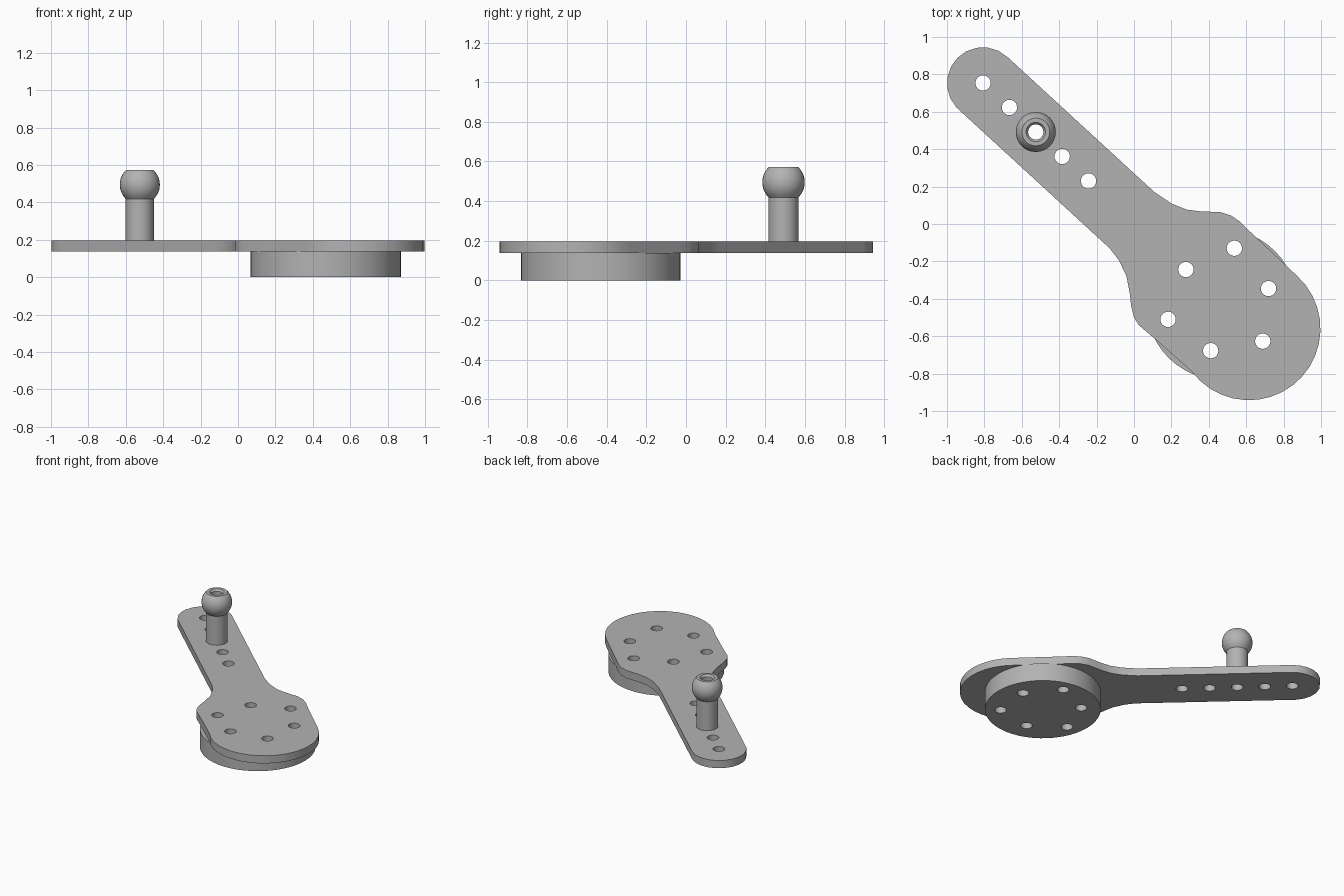
import bpy, bmesh
from math import cos, sin, pi, radians, sqrt

if "Cube" in bpy.data.objects:
    bpy.data.objects.remove(bpy.data.objects["Cube"])

grey = bpy.data.materials.new("plain grey")
grey.use_nodes = True
grey.diffuse_color = (0.45, 0.45, 0.45, 1)
grey.node_tree.nodes["Principled BSDF"].inputs["Base Color"].default_value = (0.45, 0.45, 0.45, 1)

HOLE = 0.041


def arc(cx, cy, r, start=0, end=360, n=24):
    """Points along an arc; a full circle leaves out the repeated end point."""
    steps = n if end - start == 360 else n - 1
    angles = [radians(start + (end - start) * i / steps) for i in range(n)]
    return [(cx + r * cos(a), cy + r * sin(a)) for a in angles]


def finish(obj, bm):
    bmesh.ops.remove_doubles(bm, verts=bm.verts, dist=0.0002)
    bmesh.ops.recalc_face_normals(bm, faces=bm.faces)
    bm.to_mesh(obj.data)
    bm.free()
    obj.data.materials.clear()
    obj.data.materials.append(grey)
    bpy.ops.object.select_all(action='DESELECT')
    obj.select_set(True)
    bpy.context.view_layer.objects.active = obj
    bpy.ops.object.shade_smooth_by_angle(angle=radians(30))


def slab(name, outline, holes, z0, z1):
    """Extruded outline pierced by round holes."""
    curve = bpy.data.curves.new(name + " outline", 'CURVE')
    curve.dimensions = '2D'
    curve.fill_mode = 'BOTH'
    curve.extrude = (z1 - z0) / 2
    for loop in [outline] + [arc(x, y, HOLE) for x, y in holes]:
        spline = curve.splines.new('POLY')
        spline.points.add(len(loop) - 1)
        for point, (x, y) in zip(spline.points, loop):
            point.co = (x, y, 0, 1)
        spline.use_cyclic_u = True
    temp = bpy.data.objects.new(name + " outline", curve)
    bpy.context.collection.objects.link(temp)
    bpy.context.view_layer.update()
    mesh = bpy.data.meshes.new_from_object(temp.evaluated_get(bpy.context.evaluated_depsgraph_get()))
    bpy.data.objects.remove(temp)
    mesh.name = name
    obj = bpy.data.objects.new(name, mesh)
    bpy.context.collection.objects.link(obj)
    bm = bmesh.new()
    bm.from_mesh(mesh)
    bmesh.ops.translate(bm, verts=bm.verts, vec=(0, 0, (z0 + z1) / 2))
    finish(obj, bm)


# Hole positions: five along the arm, six in a ring with alternating radius
arm_holes = [(-0.525 + 0.141 * i, 0.492 - 0.131 * i) for i in range(-2, 3)]
disc_x, disc_y = 0.469, -0.43
ring_holes = []
for i in range(6):
    a, r = radians(17 + 60 * i), (0.262, 0.3)[i % 2]
    ring_holes.append((disc_x + r * cos(a), -0.422 + r * sin(a)))

# Arm plate: wide rounded end, waist on each side, narrow rounded end
outline = arc(0.615, -0.56, 0.382, -143, 48, 20)
outline += [(0.62, -0.04), (0.57, 0.01), (0.52, 0.045), (0.46, 0.064), (0.36, 0.067),
            (0.28, 0.077), (0.2, 0.11), (0.11, 0.17)]
outline += arc(-0.808, 0.753, 0.192, 47, 223, 11)
outline += [(-0.13, -0.13), (-0.08, -0.195), (-0.04, -0.28), (-0.023, -0.37),
            (-0.015, -0.44), (0, -0.5), (0.025, -0.54), (0.13, -0.63)]
slab("arm_plate", outline, arm_holes + ring_holes, 0.138, 0.197)

# Round hub under the wide end
slab("hub_disc", arc(disc_x, disc_y, 0.403, n=48), ring_holes, 0, 0.138)

# Hollow ball stud, turned from a closed profile
ball_z, ball_r, top_z, neck_r = 0.495, 0.107, 0.572, 0.076
profile = [(HOLE, 0.197), (neck_r, 0.197), (neck_r, 0.419)]
for i in range(1, 13):
    z = 0.419 + (top_z - 0.419) * i / 12
    profile.append((sqrt(ball_r ** 2 - (z - ball_z) ** 2), z))
profile += [(0.052, top_z), (HOLE, top_z - 0.015)]

bm = bmesh.new()
verts = [bm.verts.new((r, 0, z)) for r, z in profile]
edges = [bm.edges.new((v, verts[i - 1])) for i, v in enumerate(verts)]
bmesh.ops.spin(bm, geom=verts + edges, cent=(0, 0, 0), axis=(0, 0, 1),
               angle=2 * pi, steps=32, use_merge=True)
bmesh.ops.translate(bm, verts=bm.verts, vec=(*arm_holes[2], 0))
stud = bpy.data.objects.new("ball_stud", bpy.data.meshes.new("ball_stud"))
bpy.context.collection.objects.link(stud)
finish(stud, bm)
